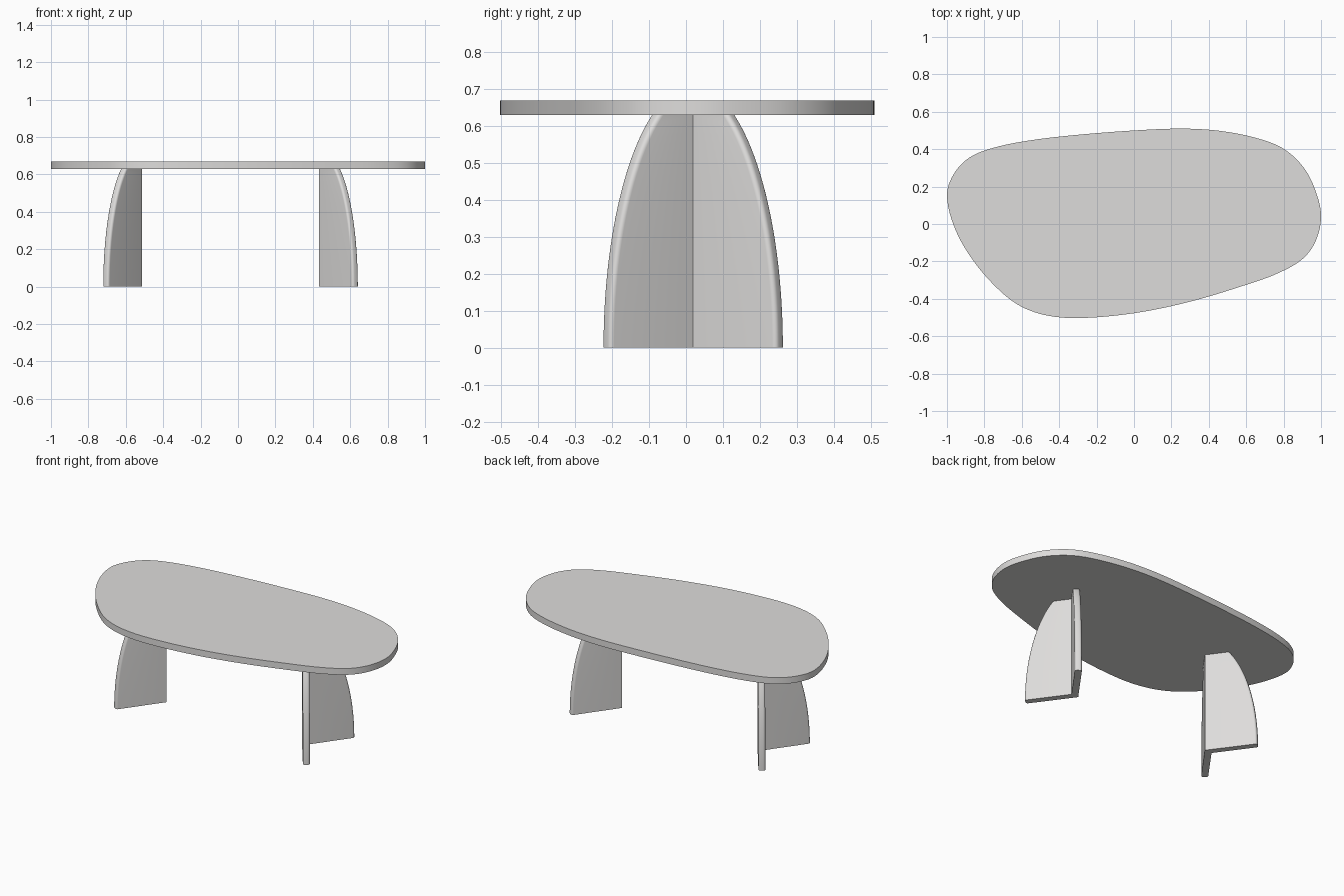
import bpy, bmesh, math
from mathutils import Vector
from mathutils.geometry import interpolate_bezier

if "Cube" in bpy.data.objects:
    bpy.data.objects.remove(bpy.data.objects["Cube"])

mat = bpy.data.materials.new("warm light grey")
mat.diffuse_color = (0.73, 0.72, 0.71, 1)
mat.use_nodes = True
mat.node_tree.nodes["Principled BSDF"].inputs["Base Color"].default_value = mat.diffuse_color

TOP_Z, UNDER_Z = 0.67, 0.63


def finish(name, bm):
    """Turn a bmesh into a smooth-shaded object with crisp edges."""
    bmesh.ops.remove_doubles(bm, verts=bm.verts, dist=1e-5)
    bmesh.ops.recalc_face_normals(bm, faces=bm.faces)
    me = bpy.data.meshes.new(name)
    bm.to_mesh(me)
    bm.free()
    me.materials.append(mat)
    ob = bpy.data.objects.new(name, me)
    bpy.context.collection.objects.link(ob)
    bpy.ops.object.select_all(action='DESELECT')
    ob.select_set(True)
    bpy.context.view_layer.objects.active = ob
    bpy.ops.object.shade_smooth_by_angle(angle=math.radians(32))
    return ob


# Pebble-shaped tabletop: smooth closed spline through outline points
outline = [Vector(p + (0,)) for p in [
    (-1, .15), (-.965, .265), (-.88, .355), (-.75, .408), (-.55, .448),
    (-.3, .477), (0, .5), (.25, .51), (.45, .499), (.65, .461), (.8, .402),
    (.91, .298), (.975, .165), (1, .04), (.972, -.09), (.9, -.188),
    (.77, -.263), (.6, -.325), (.3, -.415), (0, -.477), (-.3, -.503),
    (-.48, -.486), (-.62, -.432), (-.74, -.335), (-.86, -.195), (-.955, -.03)]]
n = len(outline)
ring = []
for i in range(n):
    p0, p1, p2, p3 = (outline[(i + k) % n] for k in (-1, 0, 1, 2))
    d = (p2 - p1).length / 3
    ring += interpolate_bezier(p1, p1 + (p2 - p0).normalized() * d,
                               p2 - (p3 - p1).normalized() * d, p2, 7)[:-1]
bm = bmesh.new()
face = bm.faces.new([bm.verts.new((p.x, p.y, UNDER_Z)) for p in ring])
ext = bmesh.ops.extrude_face_region(bm, geom=[face], use_keep_orig=True)
bmesh.ops.translate(bm, vec=(0, 0, TOP_Z - UNDER_Z),
                    verts=[v for v in ext["geom"] if isinstance(v, bmesh.types.BMVert)])
finish("tabletop", bm)

# Legs: two mitred panels in a V, outer edge a quarter ellipse with rounded rim
ANGLE, THICK, RADIUS = math.radians(54), 0.04, 0.013
REACH, ELLIPSE_H, ROWS, ARC = 0.3065, 0.715, 28, 5


def panel_section(z):
    """Horizontal section of one panel as (along, inward) pairs."""
    w = REACH * math.sqrt(1 - (z / ELLIPSE_H) ** 2)
    slope = REACH ** 2 * z / (ELLIPSE_H ** 2 * w)
    rs = RADIUS * math.sqrt(1 + slope ** 2)
    pts = [(0, 0)]
    for c, start in ((RADIUS, -90), (THICK - RADIUS, 0)):
        for k in range(ARC + 1):
            a = math.radians(start + 90 * k / ARC)
            pts.append((w - rs + rs * math.cos(a), c + RADIUS * math.sin(a)))
    return pts + [(THICK / math.tan(ANGLE), THICK)]


def make_leg(name, x, facing):
    bm = bmesh.new()
    ca, sa = math.cos(ANGLE), math.sin(ANGLE)
    for side in (1, -1):
        rows = []
        for i in range(ROWS + 1):
            z = UNDER_Z * i / ROWS
            rows.append([bm.verts.new((x + facing * (s * ca + t * sa),
                                       0.0195 + side * (s * sa - t * ca), z))
                         for s, t in panel_section(z)])
        for lo, hi in zip(rows, rows[1:]):
            for j in range(len(lo) - 1):
                bm.faces.new((lo[j], lo[j + 1], hi[j + 1], hi[j]))
        bm.faces.new(rows[0])
        bm.faces.new(rows[-1])
    finish(name, bm)


make_leg("right_leg", 0.433, 1)
make_leg("left_leg", -0.513, -1)
